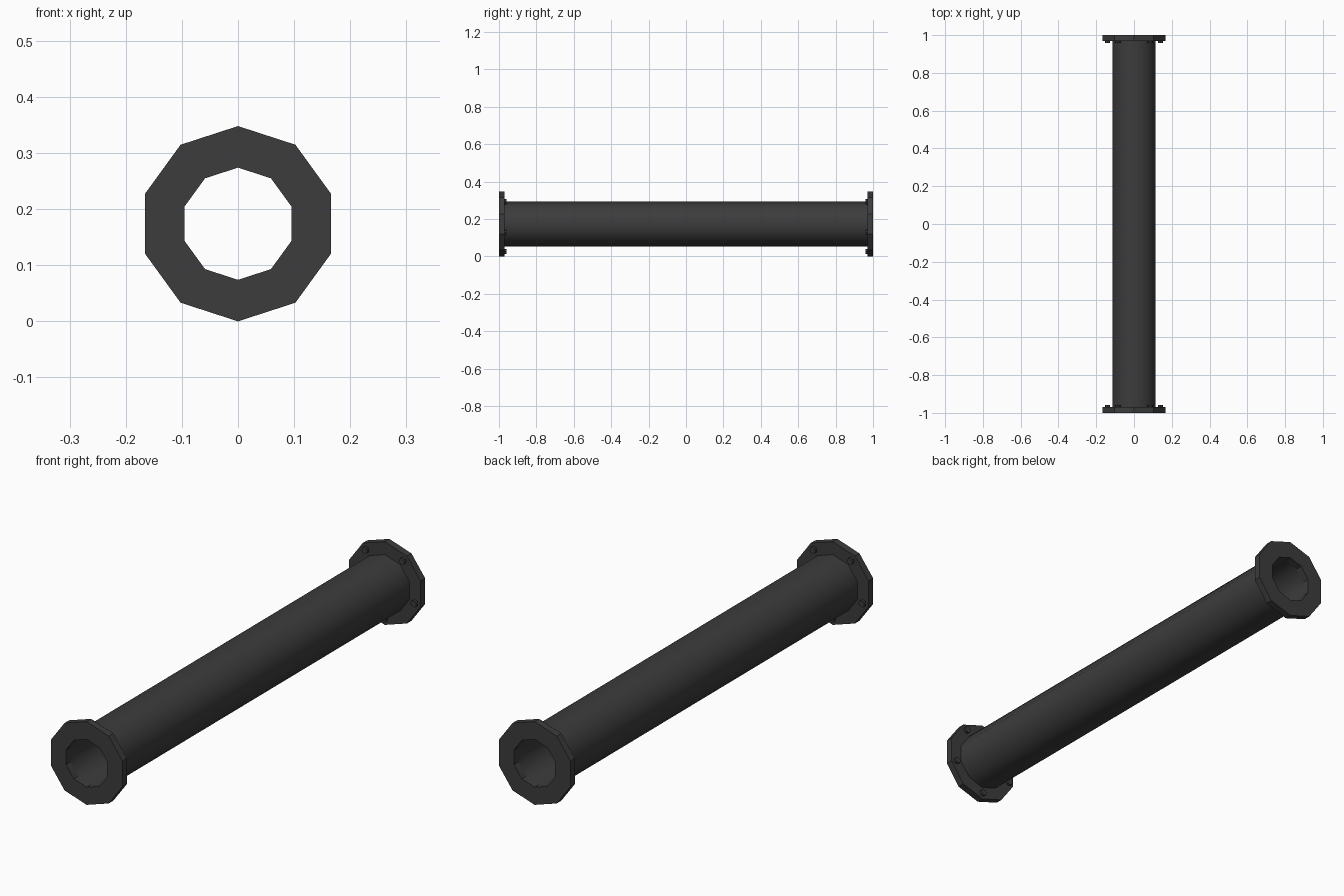
import bpy
import bmesh
from math import cos, sin, radians, pi

cube = bpy.data.objects.get("Cube")
if cube:
    bpy.data.objects.remove(cube, do_unlink=True)

SIDES = 10
AXIS_Z = 0.174
HALF_LENGTH = 1.0
BORE, PIPE, RIM = 0.10, 0.12, 0.174
FLANGE = 0.03
BOLT_CIRCLE, BOLT_RADIUS, BOLT_HEIGHT = 0.147, 0.014, 0.011

iron = bpy.data.materials.new("dark iron")
iron.use_nodes = True
colour = (0.045, 0.045, 0.045, 1)
iron.diffuse_color = colour
iron.node_tree.nodes["Principled BSDF"].inputs["Base Color"].default_value = colour


def finish(name, bm, smooth_angle):
    bmesh.ops.recalc_face_normals(bm, faces=bm.faces)
    mesh = bpy.data.meshes.new(name)
    bm.to_mesh(mesh)
    bm.free()
    mesh.materials.append(iron)
    obj = bpy.data.objects.new(name, mesh)
    bpy.context.collection.objects.link(obj)
    bpy.ops.object.select_all(action="DESELECT")
    obj.select_set(True)
    bpy.context.view_layer.objects.active = obj
    bpy.ops.object.shade_smooth_by_angle(angle=radians(smooth_angle))
    return obj


def ring(bm, radius, y, sides=SIDES, x=0.0, z=AXIS_Z):
    """Polygon of vertices around the y axis, with one corner at the top."""
    angles = [pi / 2 + 2 * pi * i / sides for i in range(sides)]
    return [bm.verts.new((x + radius * cos(a), y, z + radius * sin(a))) for a in angles]


def bridge(bm, a, b):
    for i in range(len(a)):
        j = (i + 1) % len(a)
        bm.faces.new((a[i], a[j], b[j], b[i]))


def revolve(name, profile, smooth_angle, closed=True):
    """Sweep (radius, y) points around the pipe axis."""
    bm = bmesh.new()
    rings = [ring(bm, r, y) for r, y in profile]
    for a, b in zip(rings, rings[1:]):
        bridge(bm, a, b)
    if closed:
        bridge(bm, rings[-1], rings[0])
    return finish(name, bm, smooth_angle)


# Pipe: hollow tube with smooth walls
inner_end = HALF_LENGTH - FLANGE
revolve("pipe", [(PIPE, -inner_end), (PIPE, inner_end),
                 (BORE, inner_end), (BORE, -inner_end)], 40)

# Flanges with bolt heads on their inner faces
for label, side in (("front", -1), ("back", 1)):
    outer, inner = side * HALF_LENGTH, side * inner_end
    revolve(label + "_flange", [(BORE, outer), (RIM, outer),
                                (RIM, inner), (BORE, inner)], 30)

    bm = bmesh.new()
    for k in range(5):
        a = -pi / 2 + 2 * pi * k / 5
        x, z = BOLT_CIRCLE * cos(a), AXIS_Z + BOLT_CIRCLE * sin(a)
        base = ring(bm, BOLT_RADIUS, inner + side * 0.005, 8, x, z)
        head = ring(bm, BOLT_RADIUS, inner - side * BOLT_HEIGHT, 8, x, z)
        bridge(bm, base, head)
        bm.faces.new(base)
        bm.faces.new(head)
    finish(label + "_bolts", bm, 30)
